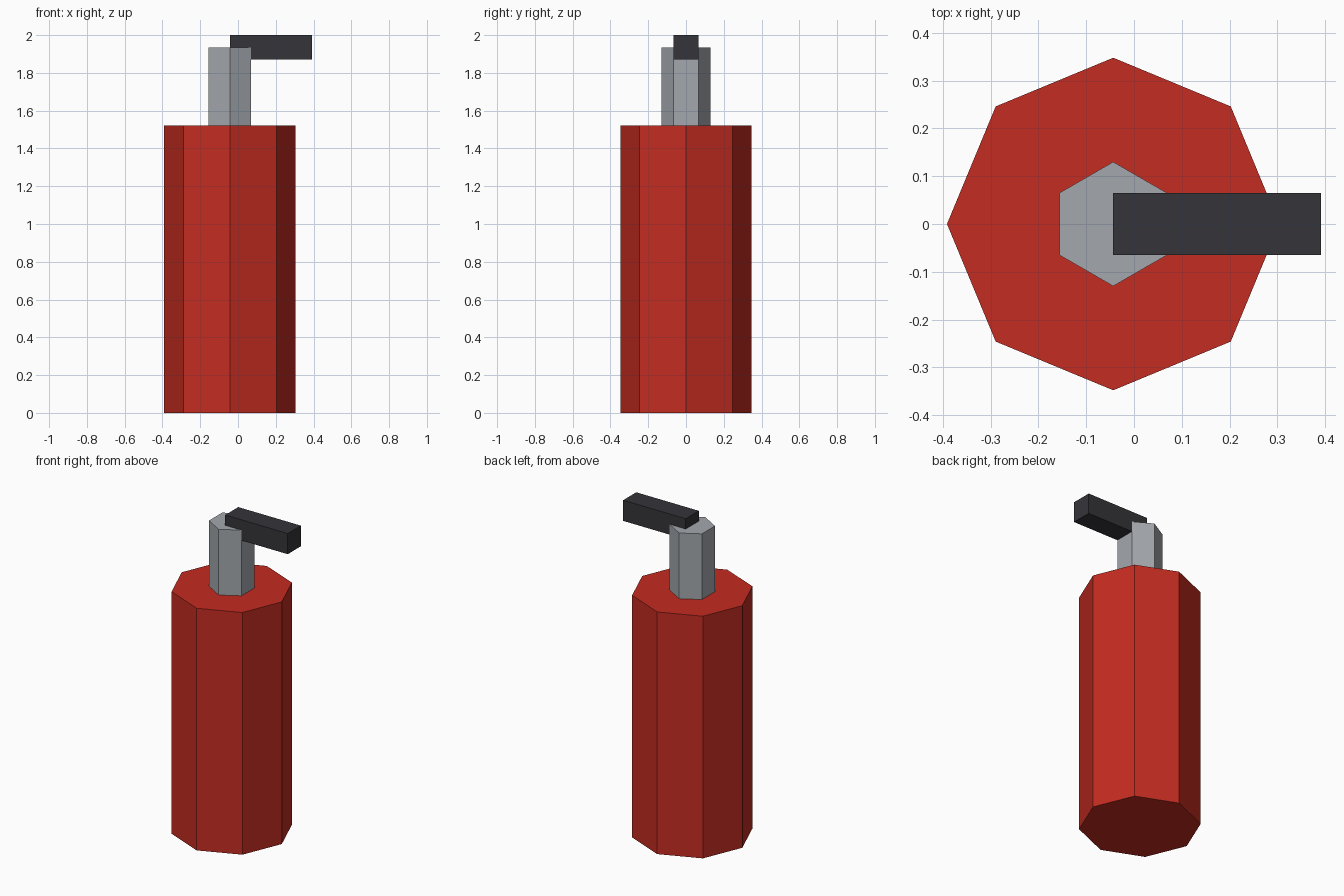
import bpy

if "Cube" in bpy.data.objects:
    bpy.data.objects.remove(bpy.data.objects["Cube"])

AXIS_X = -0.0435  # shared vertical axis of tank and neck


def colour(obj, name, rgb):
    mat = bpy.data.materials.new(name)
    mat.diffuse_color = (*rgb, 1.0)
    mat.use_nodes = True
    mat.node_tree.nodes["Principled BSDF"].inputs["Base Color"].default_value = mat.diffuse_color
    obj.data.materials.append(mat)


def prism(name, sides, radius, z0, z1):
    bpy.ops.mesh.primitive_cylinder_add(
        vertices=sides, radius=radius, depth=z1 - z0,
        location=(AXIS_X, 0, (z0 + z1) / 2))
    obj = bpy.context.object
    obj.name = name
    return obj


# Octagonal tank
tank = prism("tank", 8, 0.348, 0.0, 1.522)
colour(tank, "red_paint", (0.55, 0.025, 0.015))

# Hexagonal valve neck
neck = prism("valve_neck", 6, 0.13, 1.522, 1.935)
colour(neck, "grey_metal", (0.37, 0.39, 0.42))

# Lever handle reaching out from the neck axis
bpy.ops.mesh.primitive_cube_add(size=1, location=(AXIS_X + 0.2174, 0, 1.935))
lever = bpy.context.object
lever.name = "lever_handle"
lever.scale = (0.4348, 0.13, 0.13)
bpy.ops.object.transform_apply(location=False, rotation=False, scale=True)
colour(lever, "dark_plastic", (0.035, 0.035, 0.042))
